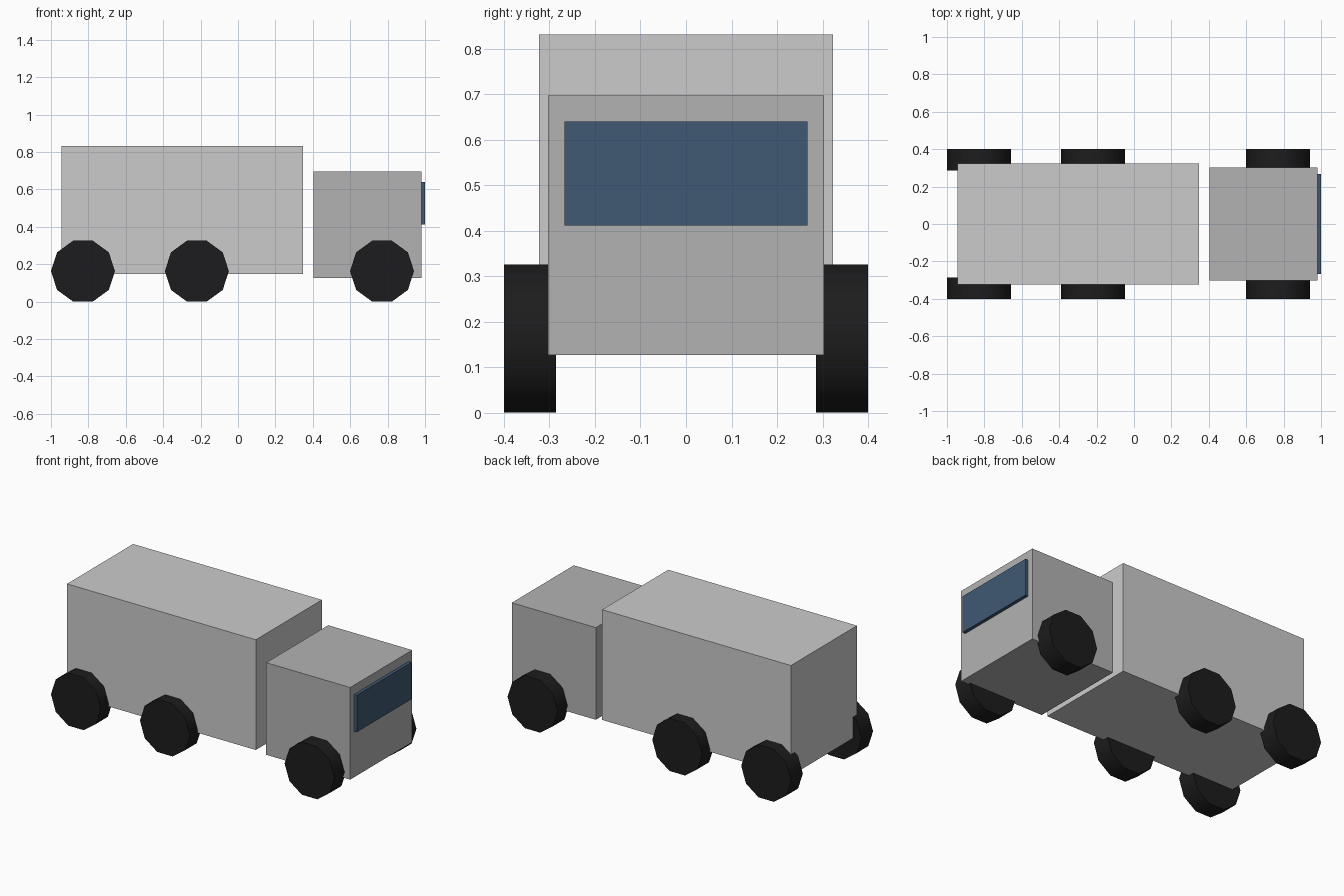
import bpy
import bmesh
from math import radians
from mathutils import Matrix

if "Cube" in bpy.data.objects:
    bpy.data.objects.remove(bpy.data.objects["Cube"])


def material(name, color):
    mat = bpy.data.materials.new(name)
    mat.diffuse_color = (*color, 1.0)
    mat.use_nodes = True
    mat.node_tree.nodes["Principled BSDF"].inputs["Base Color"].default_value = mat.diffuse_color
    return mat


def make_object(name, bm, mat):
    mesh = bpy.data.meshes.new(name)
    bm.to_mesh(mesh)
    bm.free()
    mesh.materials.append(mat)
    obj = bpy.data.objects.new(name, mesh)
    bpy.context.collection.objects.link(obj)
    return obj


def box(name, x0, x1, half_width, z0, z1, mat):
    bm = bmesh.new()
    bmesh.ops.create_cube(bm, size=1.0)
    bmesh.ops.scale(bm, vec=(x1 - x0, 2 * half_width, z1 - z0), verts=bm.verts)
    bmesh.ops.translate(bm, vec=((x0 + x1) / 2, 0, (z0 + z1) / 2), verts=bm.verts)
    return make_object(name, bm, mat)


def wheel(name, x, y, mat):
    bm = bmesh.new()
    bmesh.ops.create_cone(bm, cap_ends=True, segments=10, radius1=WHEEL_R,
                          radius2=WHEEL_R, depth=WHEEL_W)
    # axle along y, flat facet on the ground
    turn = Matrix.Rotation(radians(90), 3, 'X') @ Matrix.Rotation(radians(90), 3, 'Z')
    bmesh.ops.rotate(bm, matrix=turn, verts=bm.verts)
    # smooth tread, sharp flat sides
    for face in bm.faces:
        face.smooth = len(face.verts) == 4
    for edge in bm.edges:
        edge.smooth = all(f.smooth for f in edge.link_faces)
    obj = make_object(name, bm, mat)
    obj.location = (x, y, WHEEL_Z)


WHEEL_R, WHEEL_W, WHEEL_Z = 0.171, 0.114, 0.163

light_grey = material("cargo_grey", (0.62, 0.62, 0.63))
mid_grey = material("cab_grey", (0.45, 0.45, 0.45))
glass = material("glass_blue", (0.05, 0.10, 0.17))
rubber = material("rubber", (0.012, 0.012, 0.013))

# Cargo body, cab and windscreen
box("cargo_box", -0.944, 0.348, 0.323, 0.149, 0.831, light_grey)
box("cab", 0.405, 0.98, 0.303, 0.127, 0.697, mid_grey)
box("windscreen", 0.962, 1.0, 0.267, 0.412, 0.64, glass)

# Three axles, one wheel on each side
for axle, x in (("rear", -0.829), ("middle", -0.22), ("front", 0.77)):
    for side, sign in (("right", -1), ("left", 1)):
        wheel(f"{axle}_{side}_wheel", x, sign * 0.343, rubber)
